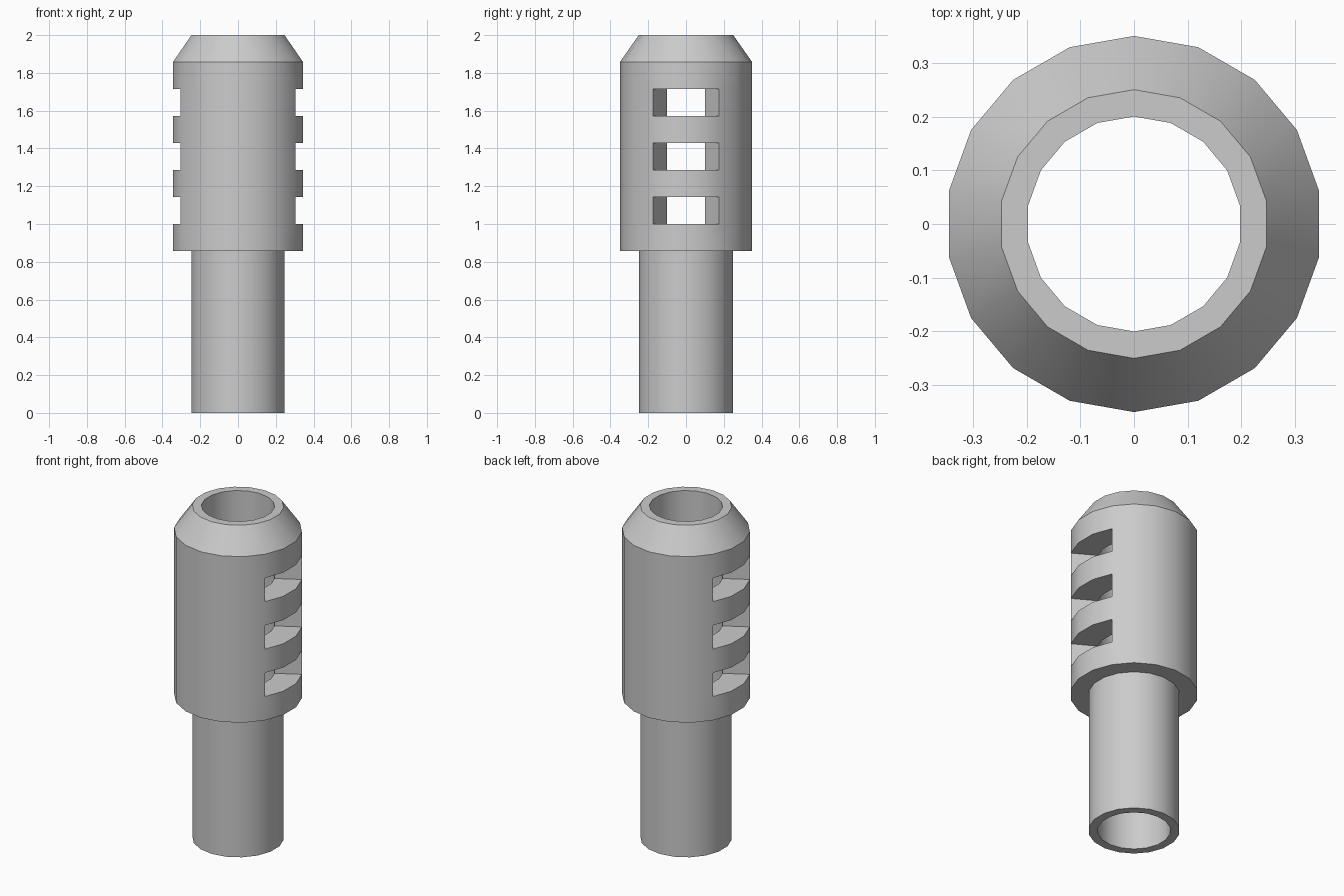
import bpy, bmesh
from math import sin, cos, pi, radians

cube = bpy.data.objects.get("Cube")
if cube:
    bpy.data.objects.remove(cube, do_unlink=True)

SIDES = 18
BORE, TUBE, BODY = 0.2, 0.25, 0.35
UNIT = 1 / 7                                  # height module of body and slots
BASE = 6 * UNIT                               # underside of the wide body
LEVELS = [BASE + i * UNIT for i in range(8)]  # slot edges up to the chamfer
SLOT_SECTORS = {3, 4, 5, 12, 13, 14}          # three facets on each side
SLOT_BANDS = {1, 3, 5}

steel = bpy.data.materials.new("grey steel")
steel.use_nodes = True
GREY = (0.6, 0.6, 0.6, 1)
steel.diffuse_color = GREY
steel.node_tree.nodes["Principled BSDF"].inputs["Base Color"].default_value = GREY

bm = bmesh.new()


def ring(radius, z):
    """Ring of vertices with one corner on the +y axis."""
    return [bm.verts.new((radius * sin(2 * pi * i / SIDES),
                          radius * cos(2 * pi * i / SIDES), z))
            for i in range(SIDES)]


def band(lower, upper, skip=()):
    for i in range(SIDES):
        if i not in skip:
            j = (i + 1) % SIDES
            bm.faces.new((lower[i], lower[j], upper[j], upper[i]))


# Barrel tube, wide body and chamfered muzzle
tube_rings = [ring(TUBE, 0), ring(TUBE, BASE)]
outer = [ring(BODY, z) for z in LEVELS]
inner = [ring(BORE, z) for z in LEVELS]
muzzle_out, muzzle_in = ring(TUBE, 2), ring(BORE, 2)
bore_base = ring(BORE, 0)

for a, b in ((bore_base, tube_rings[0]), tube_rings, (tube_rings[1], outer[0]),
             (outer[-1], muzzle_out), (muzzle_out, muzzle_in),
             (muzzle_in, inner[-1]), (inner[0], bore_base)):
    band(a, b)

# Slotted wall: open the facets, then join outside to bore with radial walls
for k in range(len(LEVELS) - 1):
    skip = SLOT_SECTORS if k in SLOT_BANDS else ()
    band(outer[k], outer[k + 1], skip)
    band(inner[k], inner[k + 1], skip)
    for i in skip:
        j = (i + 1) % SIDES
        for level in (k, k + 1):
            bm.faces.new((outer[level][i], outer[level][j],
                          inner[level][j], inner[level][i]))
        for edge, neighbour in ((i, i - 1), (j, i + 1)):
            if neighbour not in skip:
                bm.faces.new((outer[k][edge], outer[k + 1][edge],
                              inner[k + 1][edge], inner[k][edge]))

bmesh.ops.recalc_face_normals(bm, faces=bm.faces[:])
mesh = bpy.data.meshes.new("muzzle_brake")
bm.to_mesh(mesh)
bm.free()
mesh.materials.append(steel)
brake = bpy.data.objects.new("muzzle_brake", mesh)
bpy.context.collection.objects.link(brake)

bpy.ops.object.select_all(action="DESELECT")
brake.select_set(True)
bpy.context.view_layer.objects.active = brake
bpy.ops.object.shade_smooth_by_angle(angle=radians(30))
